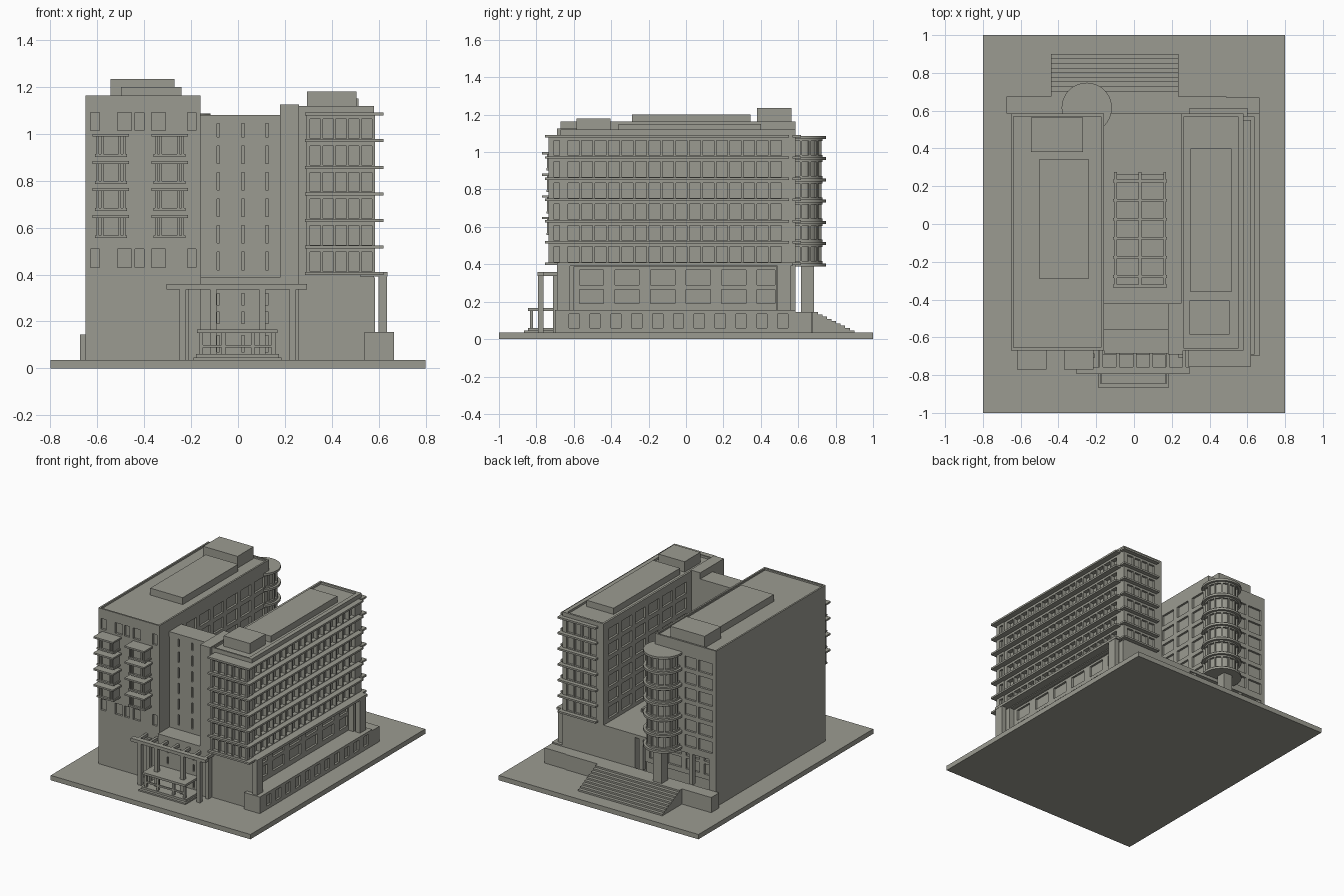
import bpy, bmesh, math
from mathutils import Matrix, Vector

mat = bpy.data.materials.new("warm grey")
mat.diffuse_color = (0.33, 0.33, 0.285, 1)


def finish(name, bm):
    me = bpy.data.meshes.new(name)
    bm.to_mesh(me)
    bm.free()
    me.materials.append(mat)
    ob = bpy.data.objects.new(name, me)
    bpy.context.collection.objects.link(ob)
    return ob


def add_box(bm, x0, x1, y0, y1, z0, z1, rot=None):
    m = Matrix.Translation(((x0 + x1) / 2, (y0 + y1) / 2, (z0 + z1) / 2)) @ \
        Matrix.Diagonal((x1 - x0, y1 - y0, z1 - z0, 1))
    bmesh.ops.create_cube(bm, size=1, matrix=(rot @ m) if rot else m)


def boxes(name, *items):
    bm = bmesh.new()
    for b in items:
        add_box(bm, *b)
    return finish(name, bm)


def lattice(name, axis, a0, a1, u0, u1, v0, v1, wins, rows):
    """Wall layer with openings: solid bands between rows, piers between windows."""
    out = []

    def put(ua, ub, va, vb):
        if ub - ua > 1e-4 and vb - va > 1e-4:
            out.append((a0, a1, ua, ub, va, vb) if axis == 'x' else (ua, ub, a0, a1, va, vb))
    v = v0
    for ra, rb in rows:
        put(u0, u1, v, ra)
        u = u0
        for wa, wb in wins:
            put(u, wa, ra, rb)
            u = wb
        put(u, u1, ra, rb)
        v = rb
    put(u0, u1, v, v1)
    return boxes(name, *out)


def series(start, pitch, width, n):
    return [(start + pitch * i, start + pitch * i + width) for i in range(n)]


F = 0.1135                                   # floor height
rows = series(0.413, F, 0.082, 6)
ledges = [0.397 + F * i for i in range(7)]

# Ground slab
boxes("ground_slab", (-0.8, 0.8, -1, 1, 0, 0.035))

# Podium, with a rear porch left of the centre
G, P = 0.03, 0.387
boxes("podium", (-0.65, 0, -0.67, 0.45, G, P), (0, 0.53, -0.67, 0.585, G, P),
      (0.53, 0.585, -0.67, -0.6, G, P), (0.53, 0.585, 0.485, 0.585, G, P),
      (0.53, 0.585, -0.6, 0.485, G, 0.155),
      (-0.65, -0.62, 0.45, 0.585, G, P), (-0.65, 0, 0.45, 0.585, 0.365, P))
boxes("porch_pillar", (-0.62, -0.59, 0.55, 0.58, 0.14, 0.366), (-0.46, -0.43, 0.55, 0.58, 0.14, 0.366),
      (-0.285, -0.215, 0.615, 0.685, 0.14, 0.39), (-0.06, -0.03, 0.55, 0.58, 0.14, 0.366))
lattice("porch_windows", 'y', 0.45, 0.465, -0.62, 0, 0.145, 0.365,
        series(-0.58, 0.145, 0.11, 4), [(0.18, 0.255), (0.275, 0.345)])
lattice("podium_windows", 'x', 0.53, 0.545, -0.6, 0.485, 0.155, P,
        series(-0.57, 0.19, 0.13, 5) + [(0.38, 0.475)], [(0.19, 0.265), (0.29, 0.37)])

# Low side terrace with square openings, rear terrace and stairs
boxes("side_terrace", (0.54, 0.65, -0.70, 0.585, G, 0.155), (0.49, 0.665, 0.585, 0.67, G, 0.145))
lattice("side_terrace_openings", 'x', 0.65, 0.665, -0.70, 0.585, G, 0.155,
        series(-0.625, 0.1115, 0.055, 11), [(0.06, 0.135)])
boxes("rear_terrace", (-0.675, 0.49, 0.585, 0.675, G, 0.145))
n = 9
boxes("rear_stairs", *[(-0.44, 0.235, 0.67, 0.68 + 0.22 * (i + 1) / n, G, 0.145 - 0.11 * i / n)
                       for i in range(n)])

# Left wing: plain outer side, windows on front, rear and inner side
d = 0.015
boxes("left_wing", (-0.65, -0.16 - d, -0.67 + d, 0.585 - d, P - 0.002, 1.15))
lattice("left_wing_inner_wall", 'x', -0.16 - d, -0.16, -0.67, 0.585, P, 1.16,
        series(-0.36, 0.155, 0.115, 6), rows)
lattice("left_wing_rear_wall", 'y', 0.585 - d, 0.585, -0.65, -0.16 - d, P, 1.16,
        [(-0.62, -0.51), (-0.49, -0.40)], rows)
lattice("left_wing_front_wall", 'y', -0.67, -0.67 + d, -0.65, -0.16 - d, P, 1.16,
        [(-0.63, -0.59), (-0.515, -0.455), (-0.44, -0.40), (-0.37, -0.31), (-0.215, -0.18)],
        [(0.43, 0.508), (1.015, 1.092)])


def parapet(name, x0, x1, y0, y1, z0, z1, t=0.012):
    boxes(name, (x0, x1, y0, y0 + t, z0, z1), (x0, x1, y1 - t, y1, z0, z1),
          (x0, x0 + t, y0 + t, y1 - t, z0, z1), (x1 - t, x1, y0 + t, y1 - t, z0, z1))


parapet("left_parapet", -0.65, -0.16, -0.67, 0.585, 1.145, 1.163)
boxes("left_roof_blocks", (-0.50, -0.24, -0.29, 0.345, 1.14, 1.2), (-0.545, -0.27, 0.38, 0.565, 1.14, 1.235))

# Stacked bay windows on the left front
for k, cx in enumerate((-0.542, -0.292)):
    parts = []
    for i in range(4):
        z = 1.0 - 0.1155 * i
        parts += [(cx - 0.078, cx + 0.078, -0.77, -0.66, z - 0.012, z),
                  (cx - 0.06, cx + 0.06, -0.73, -0.66, z - 0.095, z - 0.01),
                  (cx - 0.068, cx + 0.068, -0.745, -0.66, z - 0.098, z - 0.086)]
        for sx in (-0.062, -0.042, 0.032, 0.052):
            parts.append((cx + sx, cx + sx + 0.01, -0.742, -0.72, z - 0.09, z - 0.01))
    boxes(f"bay_windows_{k}", *parts)

# Right wing: window grids on four sides
e = 0.03
boxes("right_wing", (0.25 + d, 0.58 - e, -0.67, 0.585 - d, P - 0.002, 1.105))
lattice("right_wing_outer_wall", 'x', 0.58 - e, 0.58, -0.67, 0.585, P, 1.12,
        series(-0.632, 0.0722, 0.06, 16), rows)
lattice("right_wing_inner_wall", 'x', 0.25, 0.25 + d, -0.67, 0.585, P, 1.12,
        series(-0.36, 0.155, 0.115, 6), rows)
lattice("right_wing_rear_wall", 'y', 0.585 - d, 0.585, 0.25 + d, 0.58 - e, P, 1.12,
        series(0.31, 0.062, 0.05, 4), rows)
parapet("right_parapet", 0.25, 0.58, -0.67, 0.585, 1.10, 1.12)
boxes("right_roof_blocks", (0.30, 0.515, -0.36, 0.40, 1.1, 1.15), (0.295, 0.505, -0.585, -0.405, 1.1, 1.18))

# Front bay of the right wing
boxes("front_bay_core", (0.29, 0.57, -0.71, -0.66, 0.40, 1.085))
lattice("front_bay_wall", 'y', -0.735, -0.71, 0.29, 0.585, 0.40, 1.085,
        series(0.308, 0.0545, 0.045, 5), rows)
lattice("front_bay_side", 'x', 0.57, 0.585, -0.71, -0.66, 0.40, 1.085, [(-0.705, -0.675)], rows)

# Sun-shade ledges on three sides
boxes("side_ledges", *[(0.57, 0.62, -0.67, 0.55, z, z + 0.013) for z in ledges[1:]],
      (0.52, 0.637, -0.69, 0.57, 0.392, 0.41))
boxes("front_ledges", *[(0.285, 0.62, -0.755, -0.66, z, z + 0.013) for z in ledges])
boxes("rear_ledges", *[(0.295, 0.60, 0.57, 0.615, z, z + 0.013) for z in ledges])
boxes("corner_columns", *[(0.6, 0.635, y, y + 0.07, 0.15, 0.395) for y in (-0.69, 0.49)])

# Recessed link between the wings, with slit windows, and a slim tower
slits = [(x, x + 0.012) for x in (-0.09, 0.015, 0.118)]
boxes("link_block", (-0.17, 0.19, -0.54, -0.42, P - 0.002, 1.05))
lattice("link_wall", 'y', -0.555, -0.54, -0.16, 0.185, P, 1.05, slits, series(0.42, F, 0.075, 6))
boxes("link_cap", (-0.16, 0.19, -0.56, -0.42, 1.045, 1.08))
boxes("slim_tower", (0.18, 0.26, -0.69, -0.42, G, 1.125))
lattice("entrance_wall", 'y', -0.685, -0.67, -0.16, 0.18, G, P, slits,
        [(0.07, 0.14), (0.19, 0.24), (0.27, 0.32)])

# Courtyard skylight
boxes("skylight_pane", (-0.105, 0.17, -0.33, 0.265, P - 0.01, 0.395))
boxes("skylight_bars", *[(x, x + 0.014, -0.335, 0.275, 0.38, 0.41) for x in (-0.105, 0.025, 0.155)],
      *[(-0.112, 0.175, y, y + 0.014, 0.38, 0.408) for y in [-0.285 + 0.085 * 1.0 * i * 1.19 for i in range(6)]],
      (-0.112, 0.175, -0.335, -0.321, 0.38, 0.408))

# Round stair tower at the rear
bm = bmesh.new()
C = Matrix.Translation((-0.25, 0.615, 0))


def drum(r, z0, z1):
    bmesh.ops.create_cone(bm, cap_ends=True, segments=40, radius1=r, radius2=r, depth=z1 - z0,
                          matrix=C @ Matrix.Translation((0, 0, (z0 + z1) / 2)))


drum(0.1, 0.39, 1.08)
for i, z in enumerate(ledges):
    drum(0.133, z - 0.008, z + 0.008)
    if i < 6:
        drum(0.115, z, rows[i][0] + 0.005)
        drum(0.115, rows[i][1] - 0.003, ledges[i + 1])
for i in range(14):
    add_box(bm, 0.09, 0.112, -0.006, 0.006, 0.39, 1.08, C @ Matrix.Rotation(i * math.tau / 14, 4, 'Z'))
ob = finish("round_tower", bm)
bpy.context.view_layer.objects.active = ob
ob.select_set(True)
bpy.ops.object.shade_smooth_by_angle(angle=math.radians(30))

# Entrance pergola
boxes("pergola_beams", (-0.305, 0.295, -0.795, -0.758, 0.337, 0.36),
      *[(x, x + 0.018, -0.765, -0.66, 0.337, 0.358) for x in [-0.27 + 0.088 * i for i in range(7)]])
boxes("pergola_columns", *[(x, x + 0.028, -0.79, -0.762, G, 0.34) for x in (-0.25, -0.12, 0.09, 0.22)],
      *[(x, x + 0.025, -0.71, -0.685, G, 0.34) for x in (-0.235, 0.235)])

# Entrance canopy, steps and rails
boxes("entrance_canopy", (-0.175, 0.168, -0.845, -0.69, 0.15, 0.166))
boxes("canopy_posts", *[(x, x + 0.016, -0.835, -0.819, G, 0.152) for x in (-0.165, -0.07, 0.055, 0.143)])
boxes("entrance_steps", (-0.19, 0.185, -0.865, -0.67, G, 0.045), (-0.18, 0.175, -0.845, -0.67, G, 0.06))
boxes("entrance_rail", (-0.165, 0.155, -0.832, -0.822, 0.088, 0.1))
